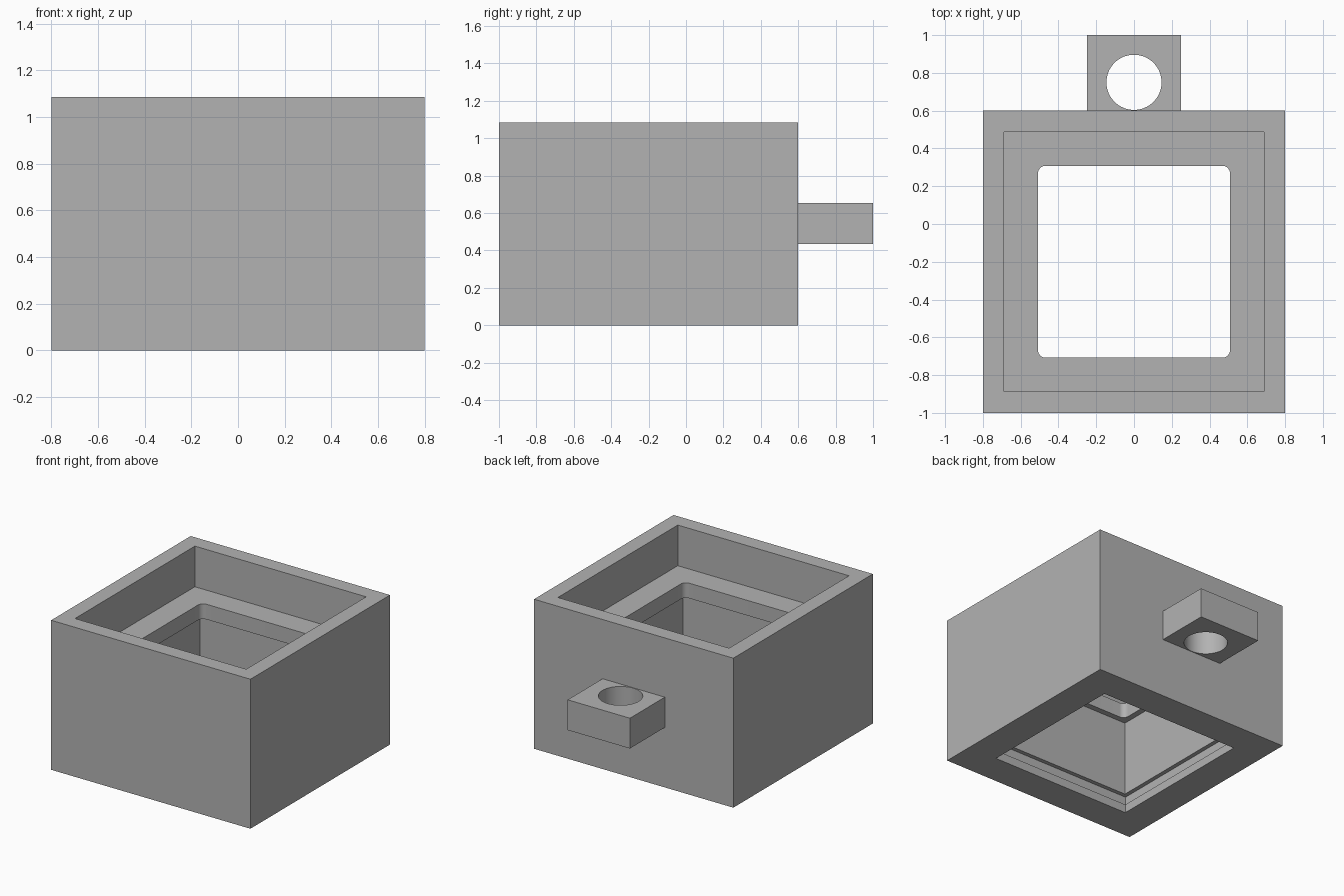
import bpy, bmesh, math
from mathutils import Matrix

if "Cube" in bpy.data.objects:
    bpy.data.objects.remove(bpy.data.objects["Cube"])

CY = -0.2      # centre line of the box in y
TOP = 1.085    # box height

grey = bpy.data.materials.new("plain grey")
grey.diffuse_color = (0.45, 0.45, 0.45, 1)
grey.use_nodes = True
grey.node_tree.nodes["Principled BSDF"].inputs["Base Color"].default_value = grey.diffuse_color


def add(name, bm):
    mesh = bpy.data.meshes.new(name)
    bm.to_mesh(mesh)
    bm.free()
    ob = bpy.data.objects.new(name, mesh)
    bpy.context.collection.objects.link(ob)
    mesh.materials.append(grey)
    return ob


def block(name, hx, y0, y1, z0, z1, radius=0):
    """Box centred on x, with optional rounded upright edges."""
    bm = bmesh.new()
    m = Matrix.Translation((0, (y0 + y1) / 2, (z0 + z1) / 2)) @ Matrix.Diagonal((2 * hx, y1 - y0, z1 - z0, 1))
    bmesh.ops.create_cube(bm, size=1, matrix=m)
    if radius:
        upright = [e for e in bm.edges if abs(e.verts[0].co.z - e.verts[1].co.z) > 0.01]
        bmesh.ops.bevel(bm, geom=upright, offset=radius, segments=8, profile=0.5, affect='EDGES')
    return add(name, bm)


def square(name, half, z0, z1, radius=0):
    return block(name, half, CY - half, CY + half, z0, z1, radius)


def cut(ob, cutters):
    """Subtract the cutters one after another, then remove them."""
    bpy.context.view_layer.objects.active = ob
    for c in cutters:
        mod = ob.modifiers.new("cut", 'BOOLEAN')
        mod.operation, mod.solver, mod.object = 'DIFFERENCE', 'EXACT', c
        bpy.ops.object.modifier_apply(modifier=mod.name)
        bpy.data.objects.remove(c)


def smooth(ob):
    bpy.ops.object.select_all(action='DESELECT')
    ob.select_set(True)
    bpy.context.view_layer.objects.active = ob
    bpy.ops.object.shade_smooth_by_angle(angle=math.radians(30))


# Hollow box: top pocket, rounded opening, lower cavity, panel groove, bottom opening
box = square("hollow_box", 0.8, 0, TOP)
cut(box, [
    square("top_pocket_cutter", 0.6875, 0.79, TOP + 0.2),
    square("cavity_cutter", 0.55, 0.10, 0.68),
    square("rounded_opening_cutter", 0.508, 0.5, 0.9, 0.04),
    square("groove_cutter", 0.58, 0.062, 0.13),
    square("bottom_opening_cutter", 0.567, -0.2, 0.10),
])
smooth(box)

# Hanging tab on the back with a round hole
tab = block("hanging_tab", 0.25, 0.6, 1.0, 0.435, 0.655)
bm = bmesh.new()
bmesh.ops.create_cone(bm, cap_ends=True, segments=64, radius1=0.146, radius2=0.146, depth=1,
                      matrix=Matrix.Translation((0, 0.75, 0.545)))
cut(tab, [add("tab_hole_cutter", bm)])
smooth(tab)
